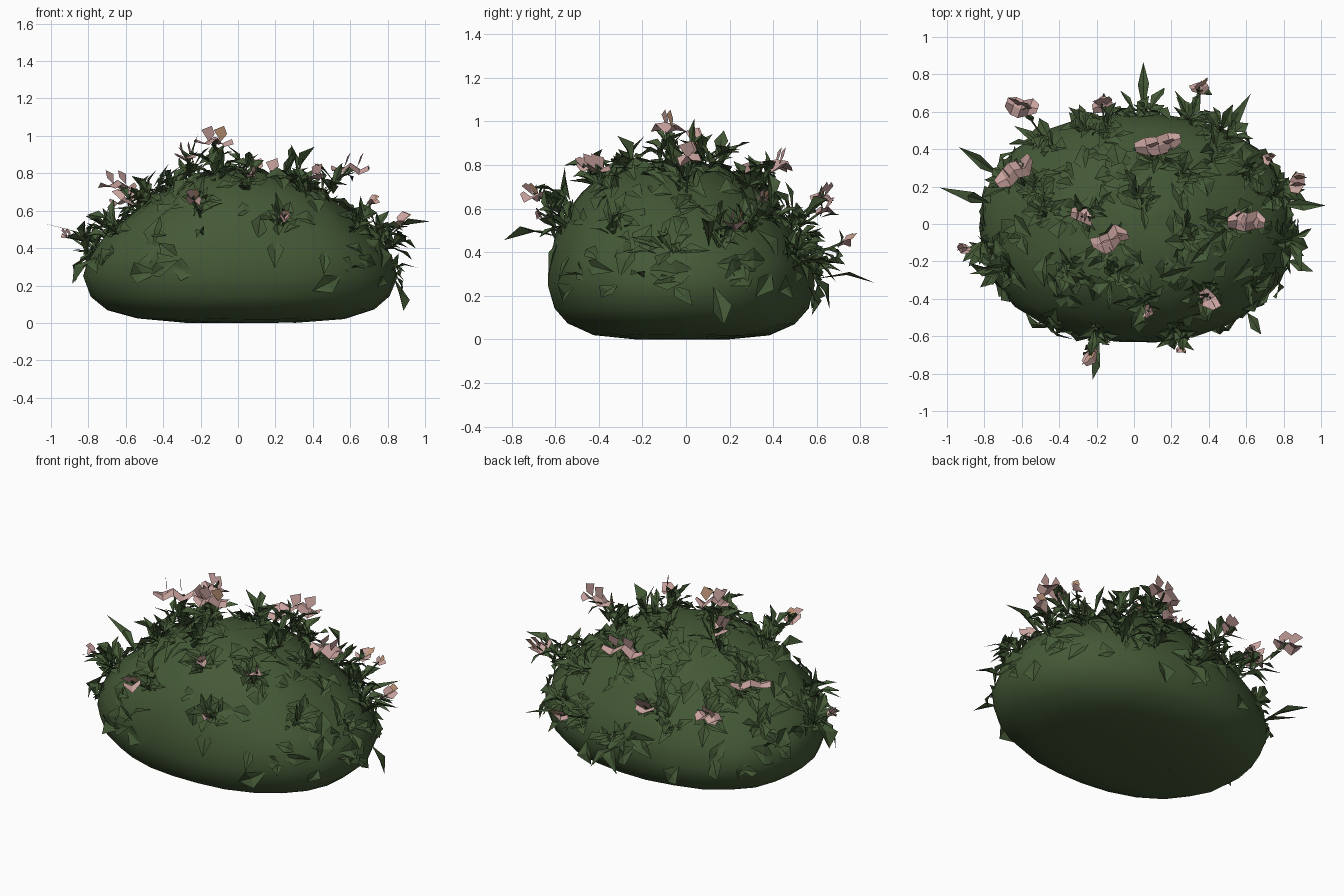
import bpy, bmesh, math, random
from mathutils import Vector
from mathutils.bvhtree import BVHTree

random.seed(5)
cube = bpy.data.objects.get("Cube")
if cube:
    bpy.data.objects.remove(cube)


def material(name, colour):
    m = bpy.data.materials.new(name)
    m.diffuse_color = (*colour, 1)
    m.use_nodes = True
    bsdf = m.node_tree.nodes["Principled BSDF"]
    bsdf.inputs["Base Color"].default_value = (*colour, 1)
    bsdf.inputs["Roughness"].default_value = 0.9
    return m


GREEN = material("leaf green", (0.058, 0.1, 0.037))
PINK = material("dusty pink", (0.58, 0.36, 0.34))
ORANGE = material("pale orange", (0.55, 0.32, 0.2))


def finish(bm, name, mats, smooth):
    mesh = bpy.data.meshes.new(name)
    bm.to_mesh(mesh)
    bm.free()
    obj = bpy.data.objects.new(name, mesh)
    bpy.context.collection.objects.link(obj)
    for m in mats:
        mesh.materials.append(m)
    for p in mesh.polygons:
        p.use_smooth = smooth


# Mound: rings of a rounded profile (radius fraction, height), fuller in depth near the top
PROFILE = [(0.35, 0.002), (0.66, 0.022), (0.85, 0.07), (0.95, 0.14), (1.0, 0.25), (0.96, 0.36),
           (0.86, 0.47), (0.71, 0.58), (0.54, 0.68), (0.37, 0.75), (0.18, 0.8)]
SEG = 26
bm = bmesh.new()
rings = []
for r, z in PROFILE:
    ring = []
    depth = r ** 0.67 if z > 0.25 else r
    rough = 0.022 if z > 0.3 else 0.006
    lean = -0.02 - 0.13 * max(0, z - 0.3)
    for i in range(SEG):
        a = 2 * math.pi * i / SEG
        c, s = math.cos(a), math.sin(a)
        k = (1 + random.uniform(-rough, rough)) / (abs(c) ** 2.2 + abs(s) ** 2.2) ** (1 / 2.2)
        ring.append(bm.verts.new((0.015 + 0.84 * r * k * c, lean + 0.615 * depth * k * s,
                                  max(0, z + random.uniform(-rough, rough) * 0.7))))
    rings.append(ring)
for low, high in zip(rings, rings[1:]):
    for i in range(SEG):
        j = (i + 1) % SEG
        bm.faces.new((low[i], low[j], high[j], high[i]))
bm.faces.new(rings[0][::-1])
top = bm.verts.new((0.0, -0.08, 0.82))
for i in range(SEG):
    bm.faces.new((rings[-1][i], rings[-1][(i + 1) % SEG], top))
bmesh.ops.recalc_face_normals(bm, faces=bm.faces)
tree = BVHTree.FromBMesh(bm)
finish(bm, "mound", [GREEN], True)


def rand_dir():
    return Vector([random.gauss(0, 1) for _ in range(3)]).normalized()


def blade(bm, base, direction, length, width, up):
    """Broad ragged leaf, folded along its middle and drooping at the tip."""
    d = direction.normalized()
    side = d.cross(up)
    if side.length < 0.1:
        side = d.cross(rand_dir())
    side.normalize()
    over = side.cross(d)
    mid = base + d * length * 0.55
    tip = base + d * length - over * length * random.uniform(0.05, 0.3)
    l, r = (mid + d * length * random.uniform(-0.2, 0.25) + side * width * s + over * width * 0.2
            for s in (-0.5, 0.5))
    vb, vl, vm, vr, vt = (bm.verts.new(p) for p in (base, l, mid, r, tip))
    for f in ((vb, vm, vl), (vb, vr, vm), (vm, vt, vl), (vm, vr, vt)):
        bm.faces.new(f)


def stem(bm, a, b):
    """Thin three-sided stalk."""
    d = (b - a).normalized()
    u = d.orthogonal().normalized()
    w = d.cross(u)
    ends = [[bm.verts.new(p + (u * math.cos(t) + w * math.sin(t)) * 0.006)
             for t in (0, 2.1, 4.2)] for p in (a, b)]
    for i in range(3):
        j = (i + 1) % 3
        bm.faces.new((ends[0][i], ends[0][j], ends[1][j], ends[1][i]))


def petals(bm, c, size, angle, normal):
    """Creased ribbon of petals with one upright petal."""
    along = Vector((math.cos(angle), math.sin(angle), 0))
    across = Vector((0, 0, 1)).cross(along)
    n = 3 if size < 0.15 else 5
    half = min(0.05, size * 0.4)
    rows = []
    for i in range(n):
        t = i / (n - 1) - 0.5
        wide = half * (1 if i % (n - 1) else 0.5)
        p = c + along * t * size + across * random.uniform(-0.02, 0.02)
        p.z += 0.015 * (-1) ** i - 0.12 * size * abs(t)
        rows.append([bm.verts.new(p + across * s * wide - Vector((0, 0, 0.03)) * abs(s) * random.random())
                     for s in (-1, 0, 1)])
    for a, b in zip(rows, rows[1:]):
        for k in (0, 1):
            bm.faces.new((a[k], b[k], b[k + 1], a[k + 1]))
    turn = along if abs(normal.y) > abs(normal.x) else across
    h = half * 1.5
    for shift, index in ((-0.3, 0), (0.4, random.choice((0, 0, 1)))):
        o = c + along * size * shift * 0.5
        upright = [o - normal * 0.01, o + turn * h * 0.5 + normal * h * 0.4,
                   o + turn * h * 0.3 + normal * h, o - turn * h * 0.5 + normal * h * 0.7]
        bm.faces.new([bm.verts.new(p) for p in upright]).material_index = index


# Flowers (x, y, z, length, turn in degrees)
FLOWERS = [(-0.6, 0.63, 0.66, 0.17, -20), (-0.17, 0.64, 0.6, 0.11, 10), (0.35, 0.73, 0.45, 0.09, 30),
           (0.13, 0.42, 0.81, 0.25, 12), (-0.64, 0.28, 0.75, 0.23, 35), (0.87, 0.22, 0.54, 0.11, 80),
           (-0.28, 0.04, 0.9, 0.12, -10), (-0.13, -0.08, 0.98, 0.2, 20), (0.6, 0.01, 0.84, 0.2, -8),
           (0.41, -0.4, 0.79, 0.12, -60), (0.08, -0.47, 0.8, 0.07, 70), (-0.24, -0.7, 0.67, 0.1, 40),
           (0.25, -0.67, 0.58, 0.05, 10), (-0.91, -0.13, 0.47, 0.07, -30), (0.72, 0.35, 0.65, 0.07, 60)]
# Leaf tufts without flowers (x, y, z)
TUFTS = [(-0.85, 0.3, 0.57), (-0.75, -0.3, 0.55), (-0.55, 0.1, 0.78), (-0.4, -0.25, 0.8),
         (0.05, 0.15, 0.86), (0.3, -0.05, 0.84), (0.3, 0.3, 0.78), (0.65, -0.35, 0.55),
         (0.85, -0.1, 0.45), (0.05, 0.68, 0.35), (0.55, 0.6, 0.4), (-0.3, 0.6, 0.5),
         (0.5, 0.45, 0.65), (-0.1, -0.3, 0.83)]

green = bmesh.new()
pink = bmesh.new()


def tuft(x, y, z, count):
    tip = Vector((x, y, z))
    base, normal, _, dist = tree.find_nearest(tip)
    base = base - normal * 0.01
    grow = (normal * 0.6 + Vector((0, 0, 0.4))).normalized()
    for _ in range(count):
        d = grow * 0.8 + rand_dir()
        if d.dot(normal) < 0.15:
            d += normal * 0.4
        start = base + grow * random.uniform(0, 0.4) * dist + rand_dir() * 0.04
        blade(green, start, d, random.uniform(0.08, 0.18), random.uniform(0.03, 0.075), grow)
    return base, tip, grow


for x, y, z, size, turn in FLOWERS:
    base, tip, grow = tuft(x, y, z, 13)
    stem(green, base, tip)
    petals(pink, tip, size, math.radians(turn), grow)
    if size > 0.08:
        for _ in range(2):
            blade(green, tip - grow * 0.05, rand_dir() + grow * 0.2, 0.09, 0.04, grow)
for x, y, z in TUFTS:
    tuft(x, y, z, 12)

# Loose broad leaves lying over the upper mound
for _ in range(170):
    a = random.uniform(0, 2 * math.pi)
    h = random.uniform(0.24, 0.95)
    k = 0.9 if h < 0.5 else random.uniform(0.2, 0.9)
    p, normal, _, _ = tree.find_nearest(Vector((k * math.cos(a), 0.75 * k * math.sin(a), h)))
    lie = normal.cross(rand_dir()).normalized()
    blade(green, p - normal * 0.005, lie + normal * random.uniform(0.0, 0.35),
          random.uniform(0.1, 0.2), random.uniform(0.06, 0.12), normal)

# A few long spikes reaching out of the sides
for x, y, z in [(0.05, 0.86, 0.31), (0.62, 0.69, 0.4), (-0.99, 0.18, 0.59), (0.95, -0.25, 0.33),
                (-0.22, -0.82, 0.52), (-0.92, 0.4, 0.5), (0.98, 0.1, 0.6), (0.68, -0.59, 0.3)]:
    tip = Vector((x, y, z))
    base, normal, _, dist = tree.find_nearest(tip)
    blade(green, base, tip - base, dist, 0.06, Vector((0, 0, 1)))

finish(green, "leaves", [GREEN], False)
finish(pink, "flowers", [PINK, ORANGE], False)
